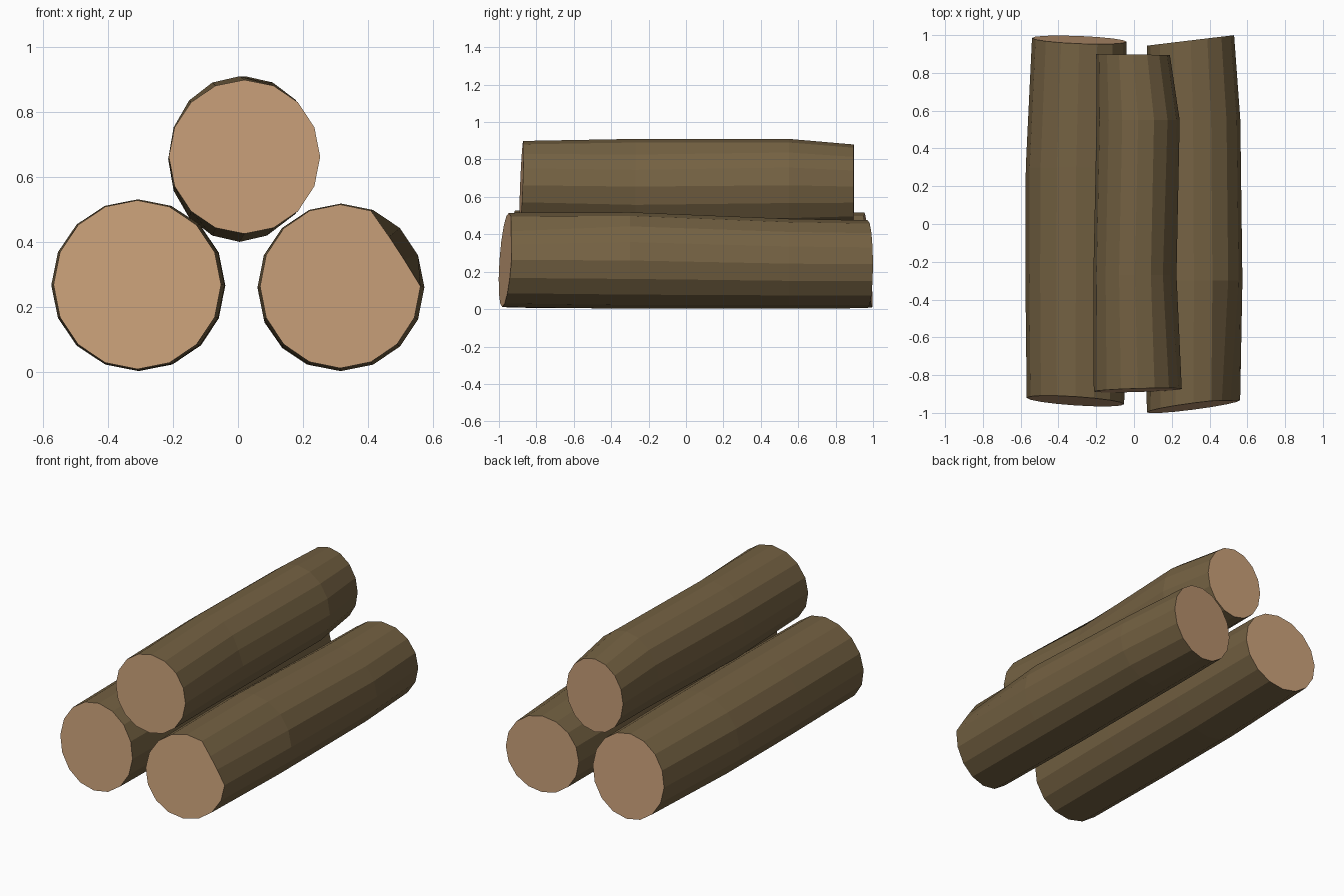
import bpy, bmesh, math

if "Cube" in bpy.data.objects:
    bpy.data.objects.remove(bpy.data.objects["Cube"])

SIDES = 16


def material(name, rgb):
    m = bpy.data.materials.new(name)
    m.diffuse_color = (*[(c / 255) ** 2.2 for c in rgb], 1)
    m.use_nodes = True
    m.node_tree.nodes["Principled BSDF"].inputs["Base Color"].default_value = m.diffuse_color
    return m


bark = material("bark", (115, 97, 68))
wood = material("cut wood", (198, 157, 119))


def log(name, rings, dents={}):
    """rings: (y, centre x, centre z, radius x, radius z, end slope x, end slope z)
    dents: (ring, side) -> radial scale of that corner"""
    bm = bmesh.new()
    loops = []
    for r, (y, cx, cz, rx, rz, sx, sz) in enumerate(rings):
        loop = []
        for i in range(SIDES):
            a = 2 * math.pi * i / SIDES
            k = dents.get((r, i), 1)
            dx, dz = k * rx * math.cos(a), k * rz * math.sin(a)
            loop.append(bm.verts.new((cx + dx, y + sx * dx + sz * dz, cz + dz)))
        loops.append(loop)
    # bark sides
    for a, b in zip(loops, loops[1:]):
        for i in range(SIDES):
            j = (i + 1) % SIDES
            bm.faces.new((a[i], a[j], b[j], b[i]))
    # sawn ends
    for loop in (loops[0], loops[-1]):
        bm.faces.new(loop).material_index = 1
    bmesh.ops.recalc_face_normals(bm, faces=bm.faces)
    me = bpy.data.meshes.new(name)
    bm.to_mesh(me)
    bm.free()
    me.materials.append(bark)
    me.materials.append(wood)
    bpy.context.collection.objects.link(bpy.data.objects.new(name, me))


log("left_log", [
    (-0.937, -0.31, 0.268, 0.258, 0.260, -0.065, 0.09),
    (-0.30, -0.308, 0.267, 0.267, 0.264, 0, 0),
    (0.30, -0.306, 0.266, 0.267, 0.264, 0, 0),
    (0.975, -0.29, 0.262, 0.250, 0.254, -0.04, -0.08),
])
log("right_log", [
    (-0.965, 0.315, 0.263, 0.247, 0.252, 0.13, 0.07),
    (-0.30, 0.317, 0.260, 0.257, 0.258, 0, 0),
    (0.55, 0.313, 0.243, 0.250, 0.240, 0, 0),
    (0.972, 0.30, 0.240, 0.230, 0.235, 0.12, 0),
], {(0, 1): 0.86, (0, 2): 0.86})
log("top_log", [
    (-0.88, 0.02, 0.662, 0.233, 0.237, 0.03, 0.04),
    (-0.27, 0.005, 0.655, 0.220, 0.255, 0, 0),
    (0.55, 0.022, 0.662, 0.220, 0.248, 0, 0),
    (0.897, -0.005, 0.655, 0.195, 0.225, -0.01, 0),
], {(1, 1): 0.92, (1, 2): 0.95})
